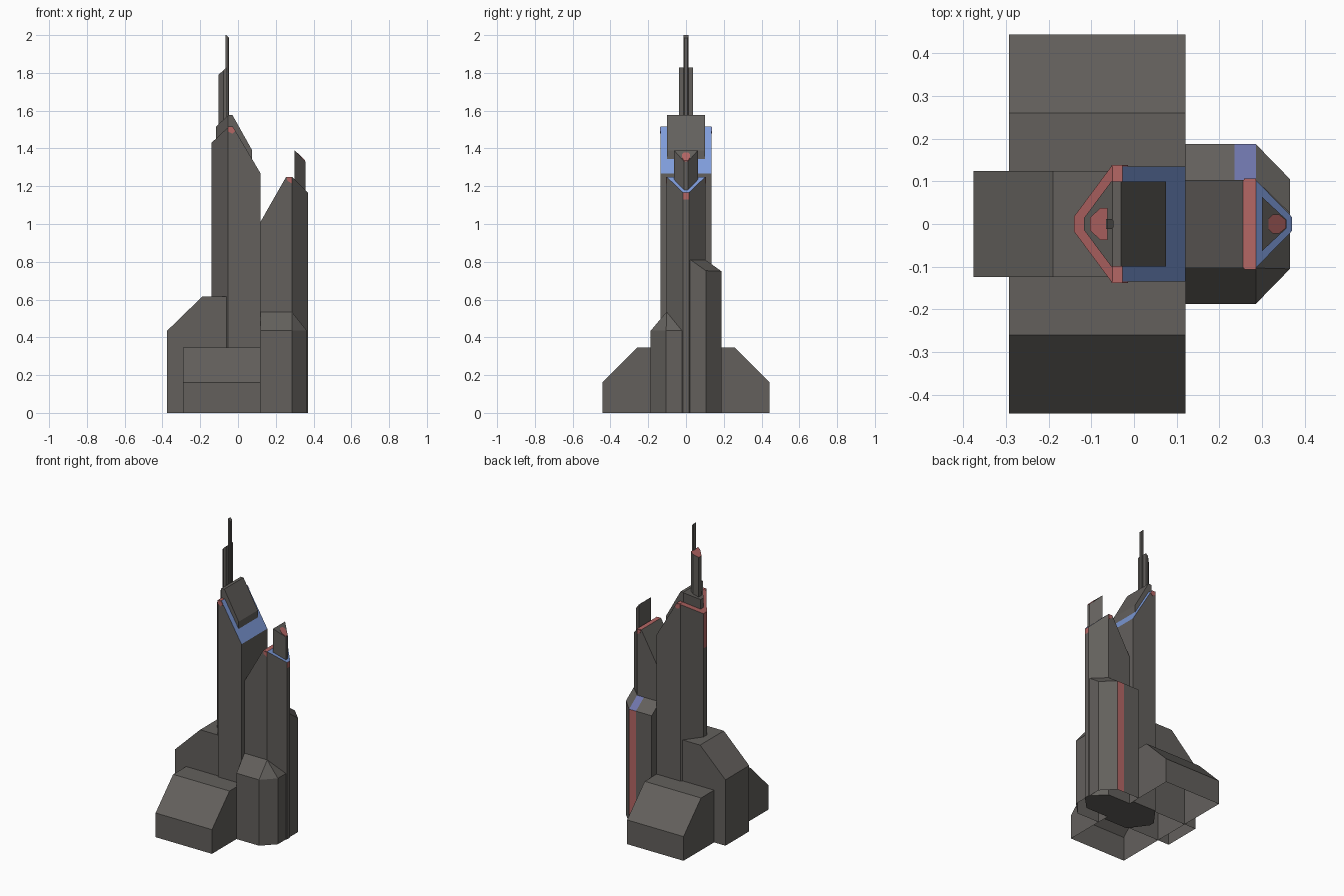
import bpy, bmesh
from mathutils import Vector

if "Cube" in bpy.data.objects:
    bpy.data.objects.remove(bpy.data.objects["Cube"])

GRAY, RED, BLUE, VIOLET = range(4)
mats = []
for n, c in [("stone gray", (.125, .117, .108)), ("dusty red", (.46, .135, .13)),
             ("sky blue", (.21, .33, .70)), ("muted violet", (.155, .175, .40))]:
    m = bpy.data.materials.new(n)
    m.diffuse_color = (*c, 1)
    m.use_nodes = True
    m.node_tree.nodes["Principled BSDF"].inputs["Base Color"].default_value = m.diffuse_color
    mats.append(m)


def slope_x(x1, z1, x2, z2):
    """Roof plane rising or falling along x."""
    return [(x1, 0, z1), (x2, 0, z2), (x1, 1, z1)]


def slope_y(y1, z1, y2, z2):
    return [(0, y1, z1), (0, y2, z2), (1, y1, z1)]


def mirror(half):
    """Footprint symmetric about y = 0, given its +y half."""
    return half + [(x, -y) for x, y in reversed(half)]


def block(name, foot, z0, roofs, rule=None, splits=(), open_base=False):
    """Extrude a footprint, trim it under roof planes, colour faces by a rule."""
    bm = bmesh.new()
    base = bm.faces.new([bm.verts.new((x, y, z0)) for x, y in foot])
    ext = bmesh.ops.extrude_face_region(bm, geom=[base], use_keep_orig=True)
    for v in ext["geom"]:
        if isinstance(v, bmesh.types.BMVert):
            v.co.z = 3
    for pts in roofs:
        a, b, c = map(Vector, pts)
        no = (b - a).cross(c - a).normalized()
        if no.z < 0:
            no = -no
        bmesh.ops.bisect_plane(bm, geom=bm.verts[:] + bm.edges[:] + bm.faces[:], dist=1e-5,
                               plane_co=a, plane_no=no, clear_outer=True)
        bmesh.ops.holes_fill(bm, edges=[e for e in bm.edges if e.is_boundary], sides=0)
    bmesh.ops.recalc_face_normals(bm, faces=bm.faces[:])
    for co, no in splits:
        bmesh.ops.bisect_plane(bm, geom=bm.verts[:] + bm.edges[:] + bm.faces[:],
                               plane_co=co, plane_no=no)
    bm.normal_update()
    if rule:
        for f in bm.faces:
            f.material_index = rule(f.calc_center_median(), f.normal)
    if open_base:
        low = [f for f in bm.faces if all(v.co.z < z0 + 1e-4 for v in f.verts)]
        bmesh.ops.delete(bm, geom=low, context='FACES')
    me = bpy.data.meshes.new(name)
    bm.to_mesh(me)
    bm.free()
    for m in mats:
        me.materials.append(m)
    ob = bpy.data.objects.new(name, me)
    bpy.context.collection.objects.link(ob)
    return ob


def plate(name, xz, y, t=.003):
    """Thin red plate standing in the xz plane."""
    me = bpy.data.meshes.new(name)
    bm = bmesh.new()
    f = bm.faces.new([bm.verts.new((x, y - t, z)) for x, z in xz])
    ext = bmesh.ops.extrude_face_region(bm, geom=[f], use_keep_orig=True)
    for v in ext["geom"]:
        if isinstance(v, bmesh.types.BMVert):
            v.co.y = y + t
    bmesh.ops.recalc_face_normals(bm, faces=bm.faces[:])
    bm.to_mesh(me)
    bm.free()
    me.materials.append(mats[RED])
    bpy.context.collection.objects.link(bpy.data.objects.new(name, me))


def roof_rule(c, n):
    """Blue on roofs falling to +x, red on the other roof faces."""
    if n.z > .2:
        return BLUE if n.x > .2 else RED
    return GRAY


# Main tower with pointed nose on -x
block("main_tower", mirror([(.12, .135), (-.053, .135), (-.14, .018)]), 0,
      [slope_x(-.14, 1.43, -.05, 1.515), slope_x(0, 1.515, 1, 1.515),
       slope_x(-.027, 1.515, .12, 1.267)],
      lambda c, n: RED if n.x < -.95 and c.z > 1.2 else roof_rule(c, n),
      [((0, 0, 1.2), (0, 0, 1))])
block("tower_cap", mirror([(.075, .1), (-.053, .1), (-.117, .014)]), 1.2,
      [slope_x(-.117, 1.515, -.05, 1.578), slope_x(0, 1.578, 1, 1.578),
       slope_x(-.03, 1.578, .075, 1.39)])
for s in (-1, 1):
    plate("main_tower_patch", [(-.053, 1.513), (-.027, 1.513), (-.014, 1.493),
                               (-.03, 1.478), (-.053, 1.49)], s * .135)

# Antenna and mast
block("antenna", mirror([(-.062, .038), (-.078, .038), (-.103, .015)]), 1.4,
      [slope_x(-.103, 1.79, -.065, 1.825)], roof_rule)
block("mast", mirror([(-.048, .008), (-.053, .012), (-.065, .012)]), 1.4,
      [slope_x(-.062, 2.0, -.048, 1.985), slope_x(0, 2, 1, 2)])

# Second tower with its point on +x
block("second_tower", mirror([(.12, .103), (.285, .103), (.37, .016)]), 0,
      [slope_x(.12, 1.013, .255, 1.25), slope_x(0, 1.25, 1, 1.25),
       slope_x(.285, 1.25, .37, 1.167)],
      lambda c, n: (RED if n.x > .95 and c.z > 1.13 else
                    GRAY if n.x < -.2 else roof_rule(c, n)),
      [((0, 0, 1.13), (0, 0, 1))])
for s in (-1, 1):
    plate("second_tower_patch", [(.257, 1.248), (.285, 1.248), (.285, 1.215),
                                 (.262, 1.228)], s * .103)

# Fin on the second tower, with a red plate on its sloping top
block("fin", mirror([(.30, .063), (.357, .01)]), 1.1,
      [slope_x(.30, 1.39, .357, 1.33)])
block("fin_plate", mirror([(.315, .012), (.325, .022), (.34, .022), (.356, .009)]), 1.3,
      [slope_x(.30, 1.394, .357, 1.334)], lambda c, n: RED)

# Front buttress, hipped roof
apex = (.285, -.103, .535)
block("front_buttress", [(.12, -.187), (.285, -.187), (.365, -.105), (.365, -.022),
                         (.285, -.08), (.12, -.08)], 0,
      [slope_y(-.187, .435, -.103, .535), slope_x(.285, .535, .365, .435),
       [apex, (.285, -.187, .435), (.365, -.105, .435)], slope_y(0, .535, 1, .535)],
      open_base=True)

# Back buttress with a coloured stripe
block("back_buttress", [(.12, .187), (.285, .187), (.365, .105), (.365, .022),
                        (.285, .08), (.12, .08)], 0,
      [slope_y(0, .81, 1, .81), slope_y(.103, .81, .187, .75),
       [(.285, .103, .81), (.365, .025, .81), (.285, .187, .75)]],
      lambda c, n: (GRAY if c.x < .235 or n.y < .3 or n.x > .1 else
                    VIOLET if n.z > .2 else RED),
      [((.235, 0, 0), (1, 0, 0))], open_base=True)

# Long cross block with sloping ends
block("cross_block", [(-.292, -.443), (.12, -.443), (.12, .443), (-.292, .443)], 0,
      [slope_y(0, .345, 1, .345), slope_y(.26, .345, .443, .16),
       slope_y(-.26, .345, -.443, .16)], open_base=True)

# Left block with sloping end
block("left_block", [(-.375, -.124), (-.04, -.124), (-.04, .124), (-.375, .124)], 0,
      [slope_x(0, .615, 1, .615), slope_x(-.375, .435, -.19, .615)], open_base=True)
